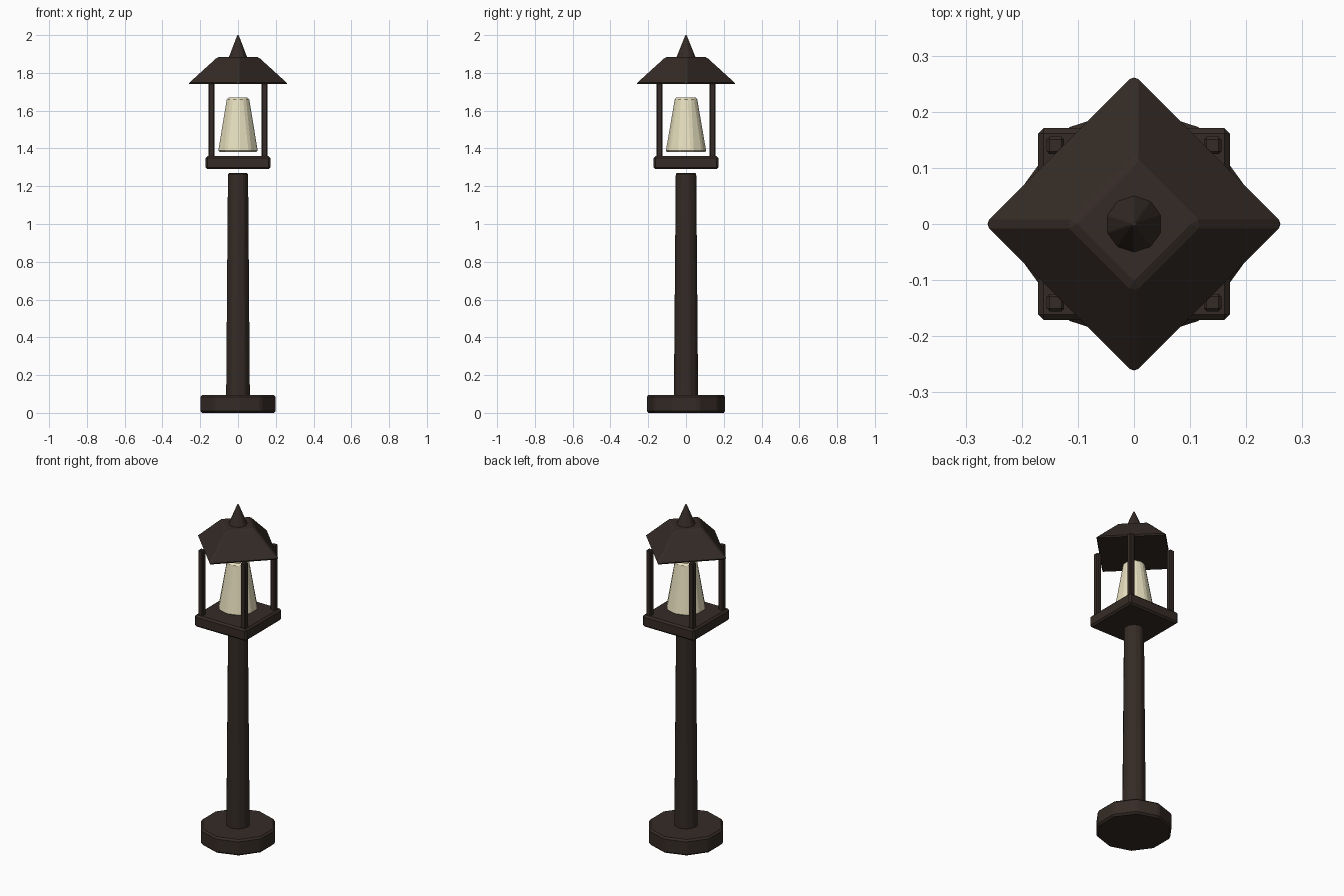
import bpy
from math import pi

if "Cube" in bpy.data.objects:
    bpy.data.objects.remove(bpy.data.objects["Cube"])


def material(name, color):
    m = bpy.data.materials.new(name)
    m.diffuse_color = color
    m.use_nodes = True
    m.node_tree.nodes["Principled BSDF"].inputs["Base Color"].default_value = m.diffuse_color
    return m


IRON = material("dark_iron", (0.035, 0.024, 0.019, 1))
GLOW = material("warm_glass", (0.80, 0.74, 0.52, 1))


def finish(name, mat, bevel):
    ob = bpy.context.object
    ob.name = name
    ob.data.materials.append(mat)
    bpy.ops.object.transform_apply(location=False, rotation=True, scale=True)
    mod = ob.modifiers.new("bevel", 'BEVEL')
    mod.width = bevel
    mod.segments = 1
    return ob


def tapered(name, sides, r1, r2, z0, z1, bevel, mat=IRON):
    bpy.ops.mesh.primitive_cone_add(vertices=sides, radius1=r1, radius2=r2,
                                    depth=z1 - z0, location=(0, 0, (z0 + z1) / 2))
    return finish(name, mat, bevel)


def box(name, x, y, z0, z1, width, bevel):
    bpy.ops.mesh.primitive_cube_add(size=1, location=(x, y, (z0 + z1) / 2))
    bpy.context.object.scale = (width, width, z1 - z0)
    return finish(name, IRON, bevel)


# Foot and pole
tapered("base", 10, 0.21, 0.21, 0, 0.095, 0.01)
tapered("pole", 10, 0.066, 0.056, 0.08, 1.27, 0.006)

# Lantern floor and four corner posts
box("lantern_floor", 0, 0, 1.29, 1.36, 0.342, 0.01)
for i, (sx, sy) in enumerate([(-1, -1), (1, -1), (1, 1), (-1, 1)]):
    box(f"corner_post_{i + 1}", sx * 0.14, sy * 0.14, 1.35, 1.745, 0.031, 0.005)

# Glowing lamp shade
tapered("lamp_glass", 10, 0.111, 0.061, 1.38, 1.67, 0.01, GLOW)

# Roof, turned corner-on to the frame, with pointed finial
tapered("roof", 4, 0.275, 0.115, 1.74, 1.885, 0.01)
tapered("finial", 10, 0.052, 0.004, 1.88, 2.0, 0.003)
